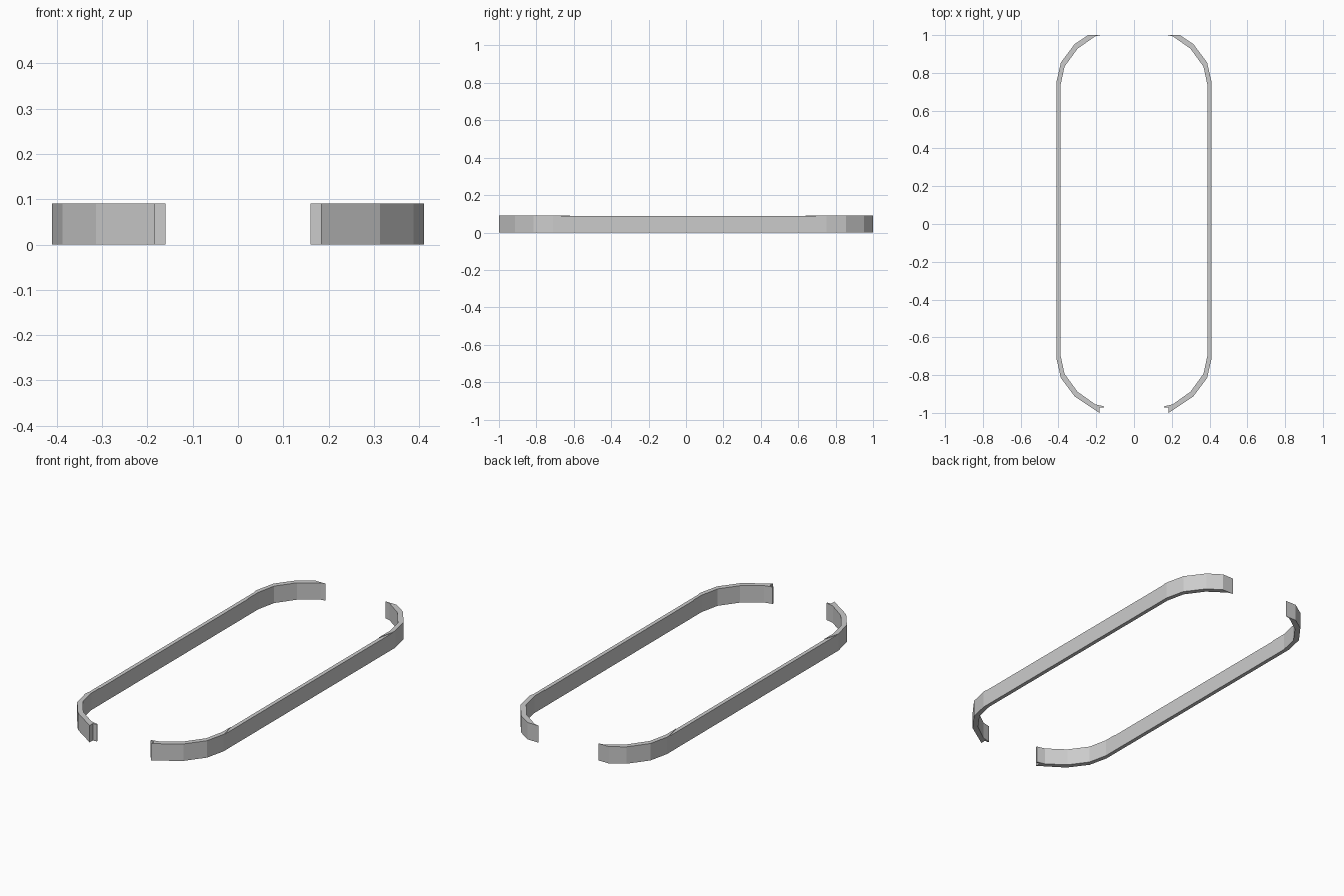
import bpy, bmesh

if "Cube" in bpy.data.objects:
    bpy.data.objects.remove(bpy.data.objects["Cube"])


def strip(name, outline, height):
    """Extrude a plan outline upward from the floor and mirror it across x."""
    bm = bmesh.new()
    face = bm.faces.new([bm.verts.new((x, y, 0)) for x, y in outline])
    top = bmesh.ops.extrude_face_region(bm, geom=[face])["geom"]
    bmesh.ops.translate(bm, vec=(0, 0, height),
                        verts=[g for g in top if isinstance(g, bmesh.types.BMVert)])
    bmesh.ops.recalc_face_normals(bm, faces=bm.faces[:])
    mesh = bpy.data.meshes.new(name)
    bm.to_mesh(mesh)
    bm.free()
    obj = bpy.data.objects.new(name, mesh)
    bpy.context.collection.objects.link(obj)
    mirror = obj.modifiers.new("mirror", 'MIRROR')
    mirror.use_axis = (True, False, False)
    mirror.use_mirror_merge = False
    return obj


# Straight side rails, ends cut on a slant to meet the bends
strip("side_rail", [(0.411, -0.70), (0.411, 0.73), (0.390, 0.64), (0.390, -0.62)], 0.088)

# Front bends, with a thin lip at the tip
strip("front_bend", [
    (0.411, -0.70), (0.411, -0.71), (0.387, -0.815), (0.314, -0.913), (0.183, -1.0),
    (0.183, -0.972), (0.160, -0.972), (0.160, -0.965), (0.205, -0.955),
    (0.299, -0.888), (0.368, -0.793), (0.390, -0.69), (0.390, -0.62)], 0.091)

# Rear bends, trimmed flat at the back
strip("rear_bend", [
    (0.411, 0.73), (0.411, 0.75), (0.387, 0.855), (0.314, 0.953), (0.243, 1.0),
    (0.178, 1.0), (0.205, 0.994), (0.299, 0.928), (0.368, 0.833),
    (0.390, 0.73), (0.390, 0.64)], 0.091)
